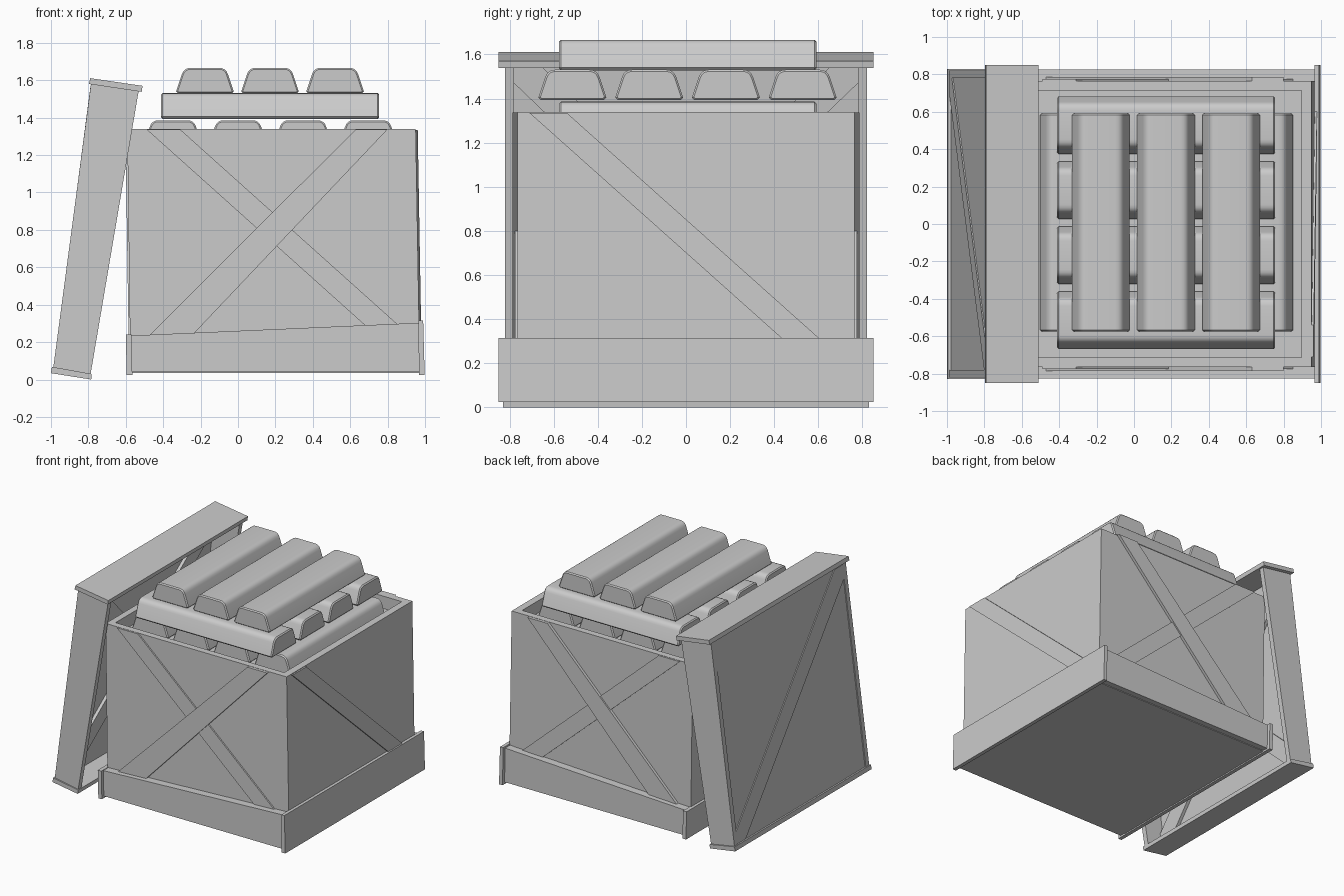
import bpy, bmesh, math
from mathutils import Vector

if "Cube" in bpy.data.objects:
    bpy.data.objects.remove(bpy.data.objects["Cube"])


def prism(name, pts, vec):
    """Closed solid: planar 3D polygon swept along a vector."""
    bm = bmesh.new()
    base = [bm.verts.new(p) for p in pts]
    end = [bm.verts.new(Vector(p) + Vector(vec)) for p in pts]
    n = len(base)
    bm.faces.new(base)
    bm.faces.new(end[::-1])
    for i in range(n):
        j = (i + 1) % n
        bm.faces.new((base[j], base[i], end[i], end[j]))
    bmesh.ops.recalc_face_normals(bm, faces=bm.faces)
    me = bpy.data.meshes.new(name)
    bm.to_mesh(me)
    bm.free()
    ob = bpy.data.objects.new(name, me)
    bpy.context.collection.objects.link(ob)
    return ob


def along_y(name, xz, y0, y1):
    return prism(name, [(x, y0, z) for x, z in xz], (0, y1 - y0, 0))


def pair_y(name, xz, near, far):
    """Front part and its mirrored back twin."""
    along_y("front_" + name, xz, -far, -near)
    along_y("back_" + name, xz, near, far)


# crate walls, leaning slightly to the left
pair_y("wall", [(-0.575, 0.04), (0.972, 0.04), (0.95, 1.34), (-0.592, 1.34)], 0.715, 0.765)
along_y("right_wall", [(0.917, 0.04), (0.972, 0.04), (0.95, 1.34), (0.895, 1.34)], -0.715, 0.715)
along_y("left_wall", [(-0.575, 0.04), (-0.525, 0.04), (-0.542, 1.34), (-0.592, 1.34)], -0.715, 0.715)
along_y("crate_floor", [(-0.575, 0.035), (0.97, 0.035), (0.97, 0.08), (-0.575, 0.08)], -0.78, 0.78)
along_y("load_deck", [(-0.54, 1.21), (0.9, 1.21), (0.9, 1.245), (-0.54, 1.245)], -0.72, 0.72)

# crossed braces on front and back
pair_y("brace_under", [(-0.49, 1.338), (-0.31, 1.338), (0.87, 0.28), (0.69, 0.28)], 0.76, 0.776)
pair_y("brace_over", [(0.63, 1.338), (0.80, 1.338), (-0.26, 0.22), (-0.49, 0.22)], 0.76, 0.787)

# single diagonal braces on the two ends
prism("right_brace", [(0.945, -0.71, 1.335), (0.945, -0.54, 1.335),
                      (0.963, 0.63, 0.29), (0.963, 0.46, 0.29)], (0.016, 0, 0))
prism("left_brace", [(-0.588, 0.71, 1.335), (-0.588, 0.54, 1.335),
                     (-0.571, -0.63, 0.22), (-0.571, -0.46, 0.22)], (-0.014, 0, 0))

# skirting boards round the base
pair_y("skirt", [(-0.59, 0.04), (0.97, 0.04), (0.97, 0.303), (-0.57, 0.235)], 0.765, 0.825)
along_y("right_skirt", [(0.968, 0.025), (0.998, 0.025), (0.99, 0.315), (0.964, 0.315)], -0.85, 0.85)
along_y("left_skirt", [(-0.595, 0.025), (-0.565, 0.025), (-0.57, 0.24), (-0.6, 0.24)], -0.85, 0.85)

# leaning lid: panel, side boards, end boards
pair_y("lid_side", [(-0.988, 0.06), (-0.788, 0.03), (-0.53, 1.55), (-0.785, 1.59)], 0.78, 0.82)
along_y("lid_panel", [(-0.98, 0.06), (-0.94, 0.055), (-0.74, 1.575), (-0.78, 1.585)], -0.785, 0.785)
along_y("lid_top_board", [(-0.797, 1.58), (-0.515, 1.538), (-0.51, 1.57), (-0.79, 1.611)], -0.85, 0.85)
along_y("lid_bottom_board", [(-1.0, 0.034), (-0.785, 0.0), (-0.782, 0.03), (-0.995, 0.068)], -0.83, 0.83)


def lid_brace(name, s, off, thick):
    """Corner to corner plank lying on the lid panel."""
    def at(y, z):
        return (-0.98 + (z - 0.06) * 0.1315 + off, y * s, z)
    prism(name, [at(-0.78, 1.57), at(-0.68, 1.57), at(0.78, 0.16), at(0.78, 0.07),
                 at(0.68, 0.07), at(-0.78, 1.47)], (thick, 0, 0))


lid_brace("lid_outer_brace", 1, 0.005, -0.012)
lid_brace("lid_inner_brace_a", 1, 0.035, 0.02)
lid_brace("lid_inner_brace_b", -1, 0.035, 0.03)


# ingots: trapezoid bar with rounded shoulders
def ingot(name, cx, cy, z, turned):
    h, b, t, r = 0.138, 0.154, 0.112, 0.035
    half = [(b - 0.012, 0), (b, 0.012)]
    corner, down = Vector((t, h)), (Vector((b, 0.012)) - Vector((t, h))).normalized()
    p0, p2 = corner + down * r, corner + Vector((-r, 0))
    for i in range(5):
        u = i / 4
        half.append(tuple(p0 * (1 - u) ** 2 + corner * 2 * u * (1 - u) + p2 * u ** 2))
    prof = half + [(-x, y) for x, y in reversed(half)]
    ob = prism(name, [(x, -0.583, y) for x, y in prof], (0, 1.166, 0))
    # soften only the rims of the two ends
    bm = bmesh.new()
    bm.from_mesh(ob.data)
    rims = [e for e in bm.edges if abs(e.verts[0].co.y - e.verts[1].co.y) < 1e-4]
    bmesh.ops.bevel(bm, geom=rims, offset=0.008, segments=1, affect='EDGES')
    bm.to_mesh(ob.data)
    bm.free()
    ob.location = (cx, cy, z)
    if turned:
        ob.rotation_euler.z = math.pi / 2
    bpy.context.view_layer.objects.active = ob
    ob.select_set(True)
    bpy.ops.object.shade_smooth_by_angle(angle=math.radians(35))
    ob.select_set(False)


for i in range(4):
    ingot("lower_ingot", -0.348 + 0.348 * i, 0.008, 1.248, False)
    ingot("middle_ingot", 0.172, -0.515 + 0.348 * i, 1.393, True)
for i in range(3):
    ingot("upper_ingot", -0.177 + 0.348 * i, 0.008, 1.528, False)
